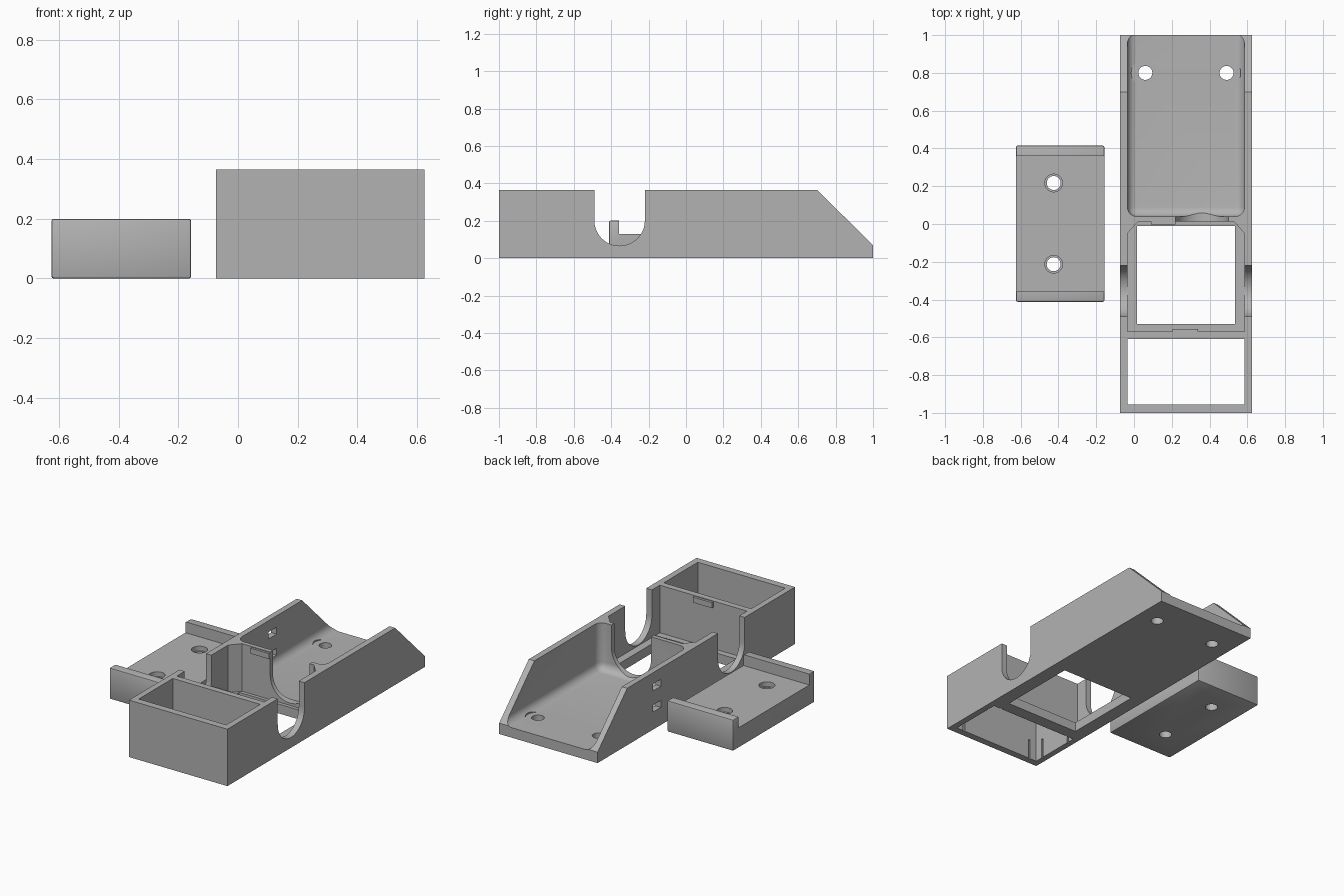
import bpy, bmesh, math
from mathutils import Vector

cube = bpy.data.objects.get("Cube")
if cube:
    bpy.data.objects.remove(cube, do_unlink=True)

gray = bpy.data.materials.new("plain_gray")
gray.use_nodes = True
gray.diffuse_color = (0.45, 0.45, 0.45, 1)
gray.node_tree.nodes["Principled BSDF"].inputs["Base Color"].default_value = (0.45, 0.45, 0.45, 1)


def prism(name, points, axis, lo, hi, bevel=0, segments=1):
    """Extrude a 2D outline along an axis (the outline uses the other two axes in order)."""
    bm = bmesh.new()

    def place(p):
        co = list(p)
        co.insert("xyz".index(axis), lo)
        return bm.verts.new(co)

    face = bm.faces.new([place(p) for p in points])
    moved = bmesh.ops.extrude_face_region(bm, geom=[face])["geom"]
    shift = Vector((axis == "x", axis == "y", axis == "z")) * (hi - lo)
    bmesh.ops.translate(bm, vec=shift, verts=[v for v in moved if isinstance(v, bmesh.types.BMVert)])
    if bevel:
        bmesh.ops.bevel(bm, geom=bm.edges[:], offset=bevel, segments=segments, profile=0.5, affect="EDGES")
    bmesh.ops.recalc_face_normals(bm, faces=bm.faces)
    mesh = bpy.data.meshes.new(name)
    bm.to_mesh(mesh)
    bm.free()
    mesh.materials.append(gray)
    obj = bpy.data.objects.new(name, mesh)
    bpy.context.collection.objects.link(obj)
    return obj


def box(name, x, y, z, bevel=0, segments=1):
    outline = [(x[0], y[0]), (x[1], y[0]), (x[1], y[1]), (x[0], y[1])]
    return prism(name, outline, "z", z[0], z[1], bevel, segments)


def circle(cx, cy, r, start=0, sweep=2 * math.pi, n=32, closed=True):
    steps = n if closed else n + 1
    return [(cx + r * math.cos(start + sweep * i / n), cy + r * math.sin(start + sweep * i / n))
            for i in range(steps)]


def u_notch(center, r, bottom, axis, lo, hi):
    """Round-bottomed slot that is open at the top."""
    arc = circle(center, bottom + r, r, math.pi, math.pi, 24, False)
    return prism("notch_cutter", arc + [(center + r, 0.6), (center - r, 0.6)], axis, lo, hi)


def cut(obj, cutter):
    mod = obj.modifiers.new("cut", "BOOLEAN")
    mod.operation = "DIFFERENCE"
    mod.solver = "EXACT"
    mod.object = cutter
    bpy.context.view_layer.update()
    result = bpy.data.meshes.new_from_object(obj.evaluated_get(bpy.context.evaluated_depsgraph_get()))
    obj.modifiers.clear()
    obj.data = result
    bpy.data.objects.remove(cutter, do_unlink=True)


def smooth(obj):
    bpy.ops.object.select_all(action="DESELECT")
    obj.select_set(True)
    bpy.context.view_layer.objects.active = obj
    bpy.ops.object.shade_smooth_by_angle(angle=math.radians(30))


# Main housing with a sloped rear end
left, right, inner_l, inner_r = -0.073, 0.625, -0.035, 0.585
side = [(-1, 0), (1, 0), (1, 0.07), (0.7, 0.365), (-1, 0.365)]
housing = prism("main_housing", side, "x", left, right)

# Rear tray with filleted floor
cut(housing, box("tray_cutter", (inner_l, inner_r), (0.04, 1.4), (0.064, 0.8), 0.05, 6))

# Front pocket, open top and bottom, with small grooves near its corners
front, back = -0.955, -0.61
cut(housing, box("pocket_cutter", (inner_l, inner_r), (front, back), (-0.1, 0.6)))
for x in (0.02, 0.53):
    for y in (front, back):
        cut(housing, box("groove_cutter", (x - 0.007, x + 0.007), (y - 0.008, y + 0.008), (-0.1, 0.13)))
for y in (-0.9, -0.66):
    for x in (inner_l, inner_r):
        cut(housing, box("groove_cutter", (x - 0.008, x + 0.008), (y - 0.007, y + 0.007), (-0.1, 0.13)))

# Middle bay with chamfered rear corners and a framed floor opening
bay = [(inner_l, -0.57), (inner_r, -0.57), (inner_r, -0.05),
       (0.53, 0.012), (0.02, 0.012), (inner_l, -0.05)]
cut(housing, prism("bay_cutter", bay, "z", 0.06, 0.6))
cut(housing, box("opening_cutter", (0.015, 0.535), (-0.53, -0.01), (-0.1, 0.2)))

# Round notches through both side walls and the partition
cut(housing, u_notch(-0.355, 0.135, 0.066, "x", -0.3, 0.9))
cut(housing, u_notch(0.36, 0.14, 0.075, "y", -0.02, 0.1))

# Screw holes with clearance in the fillet
for x in (0.06, 0.49):
    cut(housing, prism("clearance_cutter", circle(x, 0.8, 0.075), "z", 0.0645, 0.2))
    cut(housing, prism("screw_cutter", circle(x, 0.8, 0.037), "z", -0.1, 0.3))

# Two small windows in the right wall
for z in (0.135, 0.27):
    cut(housing, box("window_cutter", (-0.2, 0.0), (0.36, 0.44), (z - 0.022, z + 0.022)))
smooth(housing)

# Retaining tabs in the middle bay
box("front_tab", (0.205, 0.34), (-0.575, -0.555), (0.325, 0.36))
box("partition_tab", (0.09, 0.22), (-0.002, 0.02), (0.325, 0.36))

# Separate cover plate with a lip at each end
plate = box("cover_plate", (-0.625, -0.157), (-0.412, 0.415), (0, 0.2), 0.008, 2)
cut(plate, box("channel_cutter", (-0.8, 0), (-0.357, 0.36), (0.13, 0.4)))
for y in (-0.213, 0.217):
    cut(plate, prism("hole_cutter", circle(-0.425, y, 0.037), "z", -0.1, 0.3))
    cut(plate, prism("recess_cutter", circle(-0.425, y, 0.047), "z", 0.1, 0.3))
smooth(plate)
